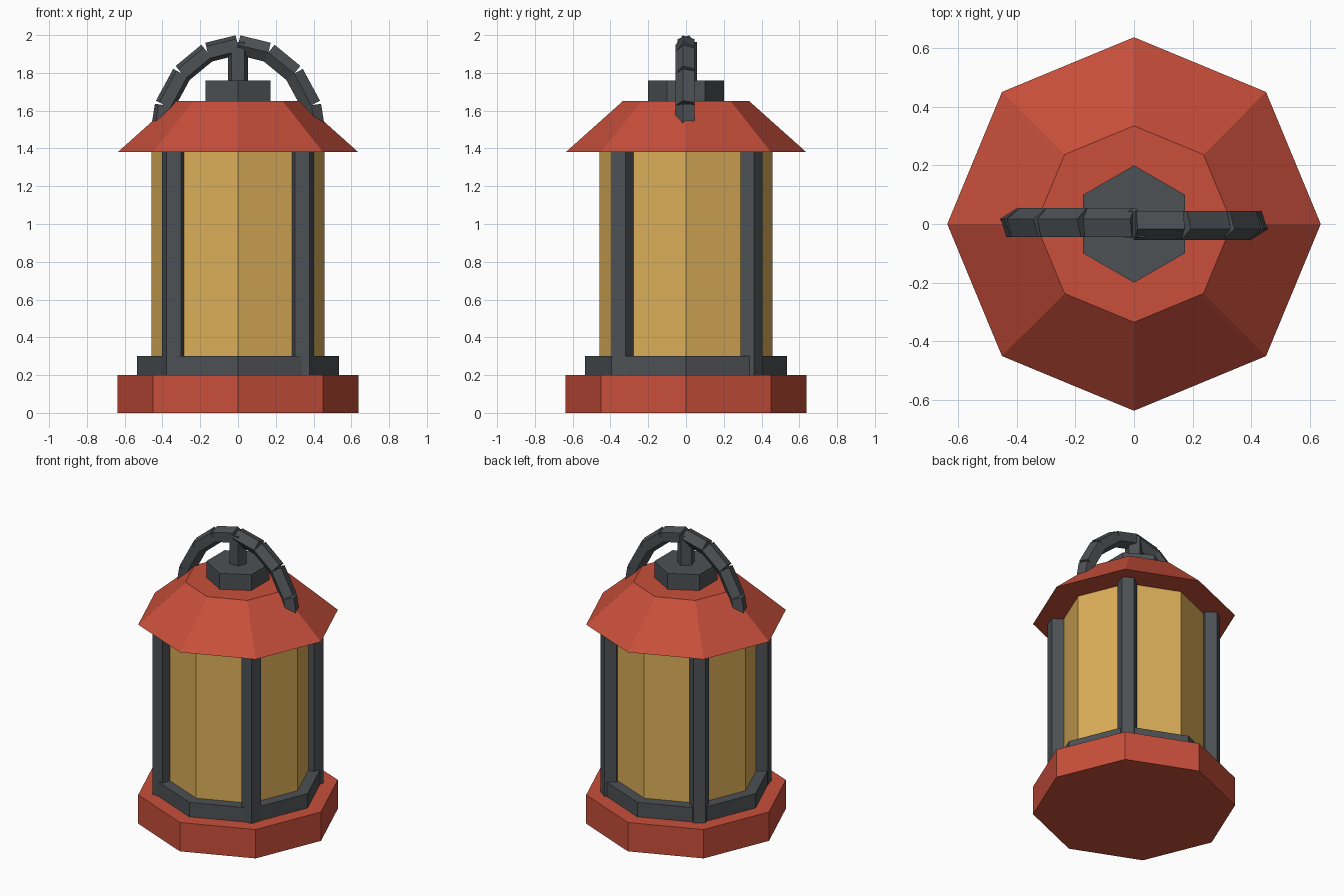
import bpy, bmesh, math
from mathutils import Matrix, Vector

if "Cube" in bpy.data.objects:
    bpy.data.objects.remove(bpy.data.objects["Cube"])


def material(name, rgb):
    m = bpy.data.materials.new(name)
    m.diffuse_color = (*rgb, 1)
    m.use_nodes = True
    m.node_tree.nodes["Principled BSDF"].inputs["Base Color"].default_value = m.diffuse_color
    return m


RED = material("red paint", (0.58, 0.078, 0.044))
IRON = material("dark iron", (0.075, 0.083, 0.090))
GLASS = material("amber glass", (0.72, 0.43, 0.10))


def prism(name, mat, sides, r1, r2, start, end, flip=False):
    """Flat-sided prism or frustum from start to end, first corner towards +y (-y if flipped)."""
    start, end = Vector(start), Vector(end)
    axis = end - start
    turn = Vector((0, 0, 1)).rotation_difference(axis).to_matrix().to_4x4()
    spin = Matrix.Rotation(math.pi if flip else 0, 4, 'Z')
    bm = bmesh.new()
    bmesh.ops.create_cone(bm, cap_ends=True, segments=sides, radius1=r1, radius2=r2,
                          depth=axis.length,
                          matrix=Matrix.Translation((start + end) / 2) @ turn @ spin)
    mesh = bpy.data.meshes.new(name)
    bm.to_mesh(mesh)
    bm.free()
    mesh.materials.append(mat)
    ob = bpy.data.objects.new(name, mesh)
    bpy.context.collection.objects.link(ob)
    return ob


def upright(name, mat, sides, r1, r2, z1, z2, x=0, y=0):
    return prism(name, mat, sides, r1, r2, (x, y, z1), (x, y, z2))


# Body stack
upright("base", RED, 8, 0.637, 0.637, 0, 0.2)
upright("base_collar", IRON, 8, 0.534, 0.534, 0.2, 0.3)
upright("glass", GLASS, 8, 0.458, 0.458, 0.3, 1.38)
upright("roof", RED, 8, 0.637, 0.335, 1.38, 1.65)
upright("roof_cap", IRON, 6, 0.2, 0.2, 1.65, 1.76)
upright("hanging_rod", IRON, 5, 0.057, 0.057, 1.76, 1.963)

# Four corner posts
for i, (sx, sy) in enumerate([(-1, -1), (1, -1), (1, 1), (-1, 1)]):
    upright(f"post_{i + 1}", IRON, 5, 0.065, 0.065, 0.2, 1.38, 0.341 * sx, 0.341 * sy)

# Arched handle of straight segments; the right half is the left half turned around
path = [Vector((-0.42 * math.cos(t), 0, 1.43 + 0.518 * math.sin(t)))
        for t in (math.pi * k / 8 for k in range(9))]
for i, (a, b) in enumerate(zip(path, path[1:])):
    prism(f"handle_segment_{i + 1}", IRON, 5, 0.055, 0.055, a, b, flip=i >= 4)
